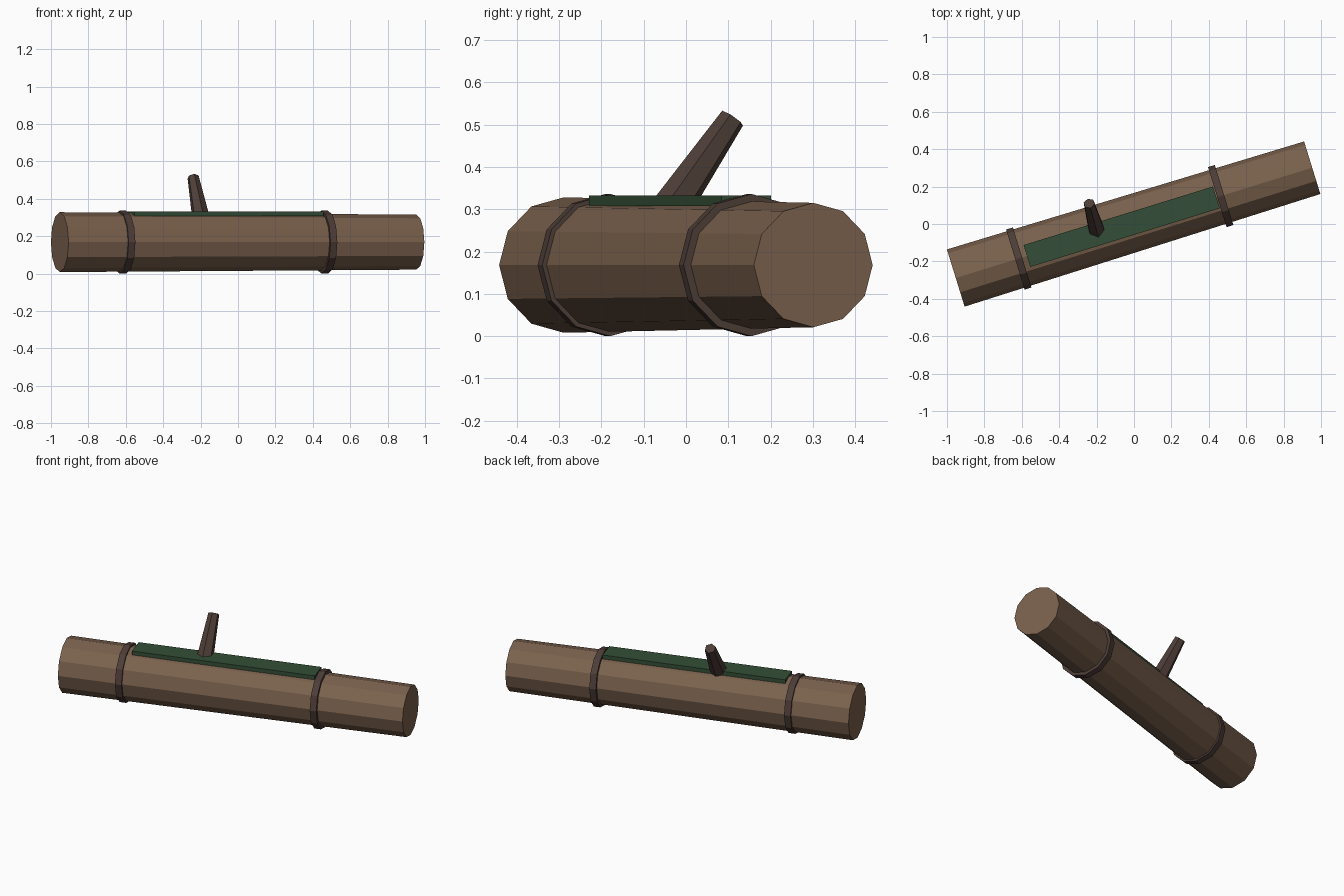
import bpy
import math
from mathutils import Vector, Matrix

cube = bpy.data.objects.get("Cube")
if cube:
    bpy.data.objects.remove(cube, do_unlink=True)


def material(name, rgb):
    m = bpy.data.materials.new(name)
    m.use_nodes = True
    m.diffuse_color = (*rgb, 1)
    m.node_tree.nodes["Principled BSDF"].inputs["Base Color"].default_value = (*rgb, 1)
    return m


bark = material("bark brown", (0.195, 0.119, 0.074))
dark_bark = material("dark bark", (0.075, 0.047, 0.039))
moss = material("moss green", (0.034, 0.076, 0.038))

CENTRE = Vector((0, 0.006, 0.168))
TURN = Matrix.Rotation(0.3, 3, 'Z')


def along(t, dz=0.0):
    """Point at distance t along the log axis."""
    return CENTRE + TURN @ Vector((t, 0, dz))


def tapered(name, start, end, r_start, r_end, sides, mat, spin=0.0):
    """Flat-sided tapered cylinder between two points."""
    axis = end - start
    bpy.ops.mesh.primitive_cone_add(vertices=sides, radius1=r_start, radius2=r_end,
                                    depth=axis.length)
    ob = bpy.context.object
    ob.name = name
    ob.matrix_world = (Matrix.Translation((start + end) / 2)
                       @ axis.to_track_quat('Z', 'Y').to_matrix().to_4x4()
                       @ Matrix.Rotation(spin, 4, 'Z'))
    ob.data.materials.append(mat)
    return ob


# Fallen trunk, slightly thinner at its right-hand end
tapered("log", along(-0.9975), along(0.9975), 0.16, 0.147, 12, bark)

# Raised bark bands
for name, t in (("left_band", 0.485), ("right_band", -0.645)):
    tapered(name, along(t - 0.019), along(t + 0.019), 0.168, 0.168, 12, dark_bark)

# Moss strip lying on top
bpy.ops.mesh.primitive_cube_add(size=1, location=along(-0.069, 0.152),
                                rotation=(0, 0, 0.3))
strip = bpy.context.object
strip.name = "moss_strip"
strip.scale = (1.06, 0.122, 0.024)
strip.data.materials.append(moss)

# Broken branch stub leaning backwards
tapered("branch_stub", Vector((-0.188, -0.076, 0.242)), Vector((-0.24, 0.11, 0.515)),
        0.052, 0.031, 6, dark_bark)
